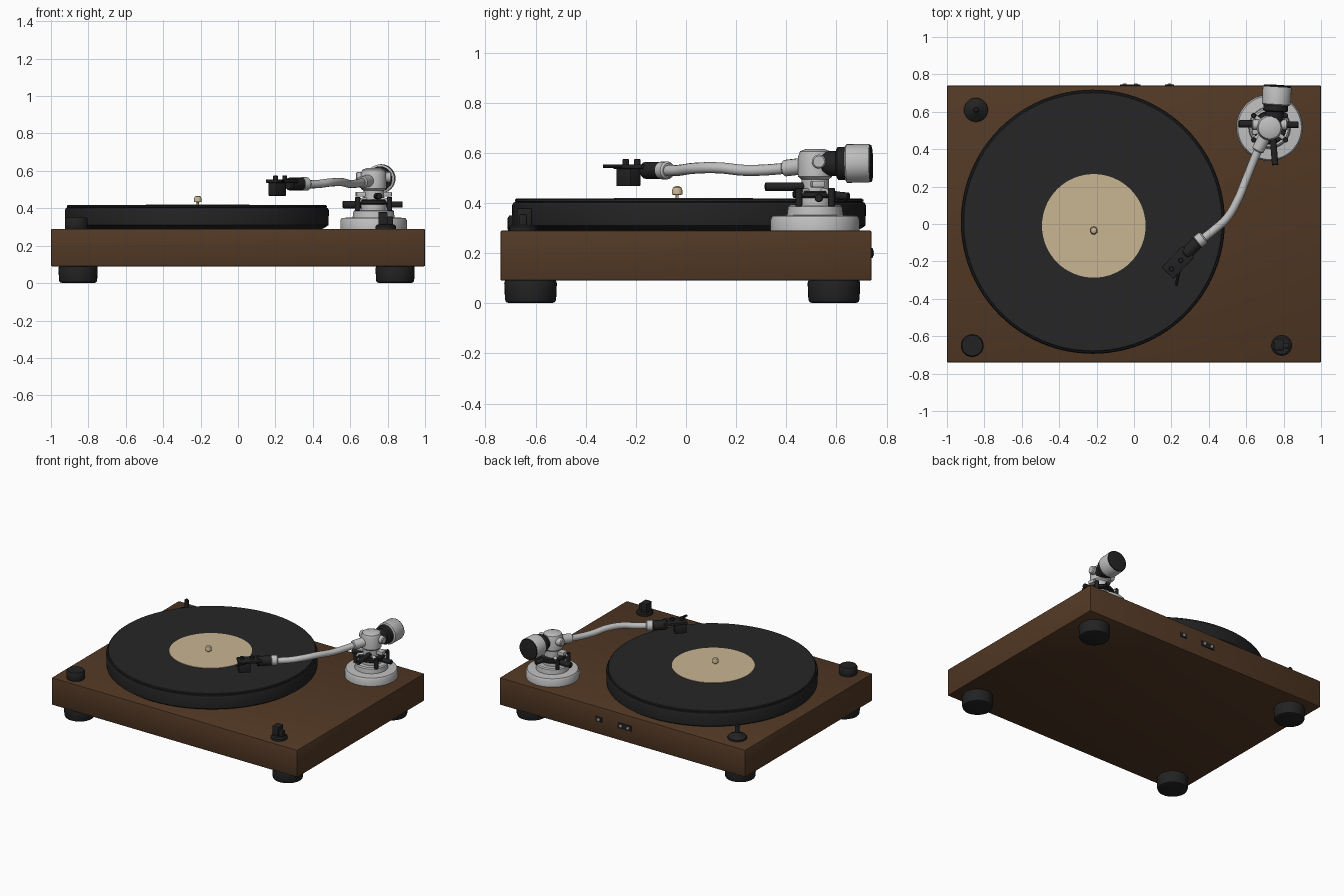
import bpy, bmesh, math
from mathutils import Vector

if "Cube" in bpy.data.objects:
    bpy.data.objects.remove(bpy.data.objects["Cube"])


def material(name, rgb):
    m = bpy.data.materials.new(name)
    m.diffuse_color = (*rgb, 1)
    m.use_nodes = True
    m.node_tree.nodes["Principled BSDF"].inputs["Base Color"].default_value = m.diffuse_color
    return m


WOOD = material("walnut", (0.085, 0.040, 0.018))
BLACK = material("black", (0.016, 0.016, 0.017))
VINYL = material("vinyl", (0.019, 0.019, 0.020))
LABEL = material("cream label", (0.58, 0.46, 0.29))
SILVER = material("silver", (0.52, 0.52, 0.52))


def finish(bm, name, mat):
    bmesh.ops.recalc_face_normals(bm, faces=bm.faces)
    me = bpy.data.meshes.new(name)
    bm.to_mesh(me)
    bm.free()
    ob = bpy.data.objects.new(name, me)
    bpy.context.collection.objects.link(ob)
    me.materials.append(mat)
    bpy.context.view_layer.objects.active = ob
    ob.select_set(True)
    bpy.ops.object.shade_smooth_by_angle(angle=math.radians(35))
    ob.select_set(False)
    return ob


def lathe(name, mat, base, profile, axis=(0, 0, 1), n=32):
    """Turned solid: profile is (radius, distance along axis) pairs."""
    bm = bmesh.new()
    q = Vector(axis).to_track_quat('Z', 'Y')
    rings = []
    for r, h in profile:
        rings.append([bm.verts.new(Vector(base) + q @ Vector(
            (r * math.cos(2 * math.pi * i / n), r * math.sin(2 * math.pi * i / n), h))) for i in range(n)])
    for a, b in zip(rings, rings[1:]):
        for i in range(n):
            j = (i + 1) % n
            bm.faces.new((a[i], a[j], b[j], b[i]))
    bm.faces.new(rings[0])
    bm.faces.new(rings[-1])
    return finish(bm, name, mat)


def rod(name, mat, a, b, r, n=16):
    d = Vector(b) - Vector(a)
    L, c = d.length, r * 0.2
    return lathe(name, mat, a, [(r - c, 0), (r, c), (r, L - c), (r - c, L)], d, n)


def box(name, mat, centre, size, turn=0, bevel=0.004):
    bm = bmesh.new()
    bmesh.ops.create_cube(bm, size=1)
    bmesh.ops.scale(bm, vec=size, verts=bm.verts)
    bmesh.ops.bevel(bm, geom=bm.edges[:], offset=bevel, segments=2, affect='EDGES', profile=0.5)
    ob = finish(bm, name, mat)
    ob.location = centre
    ob.rotation_euler.z = turn
    return ob


def tube(name, mat, pts, r):
    cu = bpy.data.curves.new(name, 'CURVE')
    cu.dimensions = '3D'
    cu.bevel_depth, cu.bevel_resolution = r, 4
    cu.use_fill_caps = True
    s = cu.splines.new('BEZIER')
    s.bezier_points.add(len(pts) - 1)
    for p, co in zip(s.bezier_points, pts):
        p.co = co
        p.handle_left_type = p.handle_right_type = 'AUTO'
    ob = bpy.data.objects.new(name, cu)
    bpy.context.collection.objects.link(ob)
    cu.materials.append(mat)
    bpy.context.view_layer.objects.active = ob
    ob.select_set(True)
    bpy.ops.object.convert(target='MESH')
    bpy.ops.object.shade_smooth_by_angle(angle=math.radians(40))
    bpy.context.object.select_set(False)


# plinth and feet
box("plinth", WOOD, (0, 0, 0.19), (2, 1.48, 0.2), bevel=0.006)
for x in (-0.855, 0.84):
    for y in (-0.62, 0.59):
        lathe("foot", BLACK, (x, y, 0),
              [(0.085, 0), (0.098, 0.005), (0.102, 0.015), (0.105, 0.08), (0.1, 0.095)])

# platter, record, label and spindle
P = (-0.22, 0.012, 0)
lathe("platter", BLACK, P, [(0.66, 0.285), (0.69, 0.30), (0.704, 0.31), (0.706, 0.39),
                            (0.70, 0.402), (0.685, 0.405)], n=96)
lathe("record", VINYL, P, [(0.688, 0.402), (0.695, 0.406), (0.695, 0.413), (0.69, 0.417)], n=96)
lathe("record_label", LABEL, (-0.215, -0.01, 0), [(0.277, 0.415), (0.277, 0.420)], n=64)
lathe("spindle", LABEL, (-0.215, -0.035, 0),
      [(0.006, 0.418), (0.006, 0.432), (0.021, 0.433), (0.021, 0.45), (0.016, 0.462), (0.006, 0.467)], n=20)

# corner controls
lathe("front_left_knob", BLACK, (-0.865, -0.65, 0),
      [(0.057, 0.285), (0.061, 0.295), (0.061, 0.34), (0.055, 0.35)])
lathe("back_left_post", BLACK, (-0.845, 0.61, 0),
      [(0.064, 0.285), (0.064, 0.302), (0.055, 0.312), (0.025, 0.325), (0.015, 0.335),
       (0.015, 0.385), (0.010, 0.392)])
lathe("switch_base", BLACK, (0.79, -0.65, 0), [(0.055, 0.285), (0.055, 0.305), (0.046, 0.312)])
box("switch_block", BLACK, (0.775, -0.645, 0.342), (0.05, 0.06, 0.075))
box("switch_lever", BLACK, (0.805, -0.65, 0.33), (0.05, 0.03, 0.05))

# rear sockets
box("rear_socket_small", BLACK, (0.19, 0.741, 0.2), (0.05, 0.008, 0.035), bevel=0.002)
box("rear_socket_wide", BLACK, (-0.02, 0.741, 0.2), (0.11, 0.008, 0.04), bevel=0.002)
for x in (-0.05, 0.01, 0.19):
    rod("rear_jack", SILVER, (x, 0.735, 0.2), (x, 0.75, 0.2), 0.011)

# tonearm base and column
B = (0.725, 0.515, 0)
lathe("arm_base", SILVER, B, [(0.178, 0.285), (0.178, 0.335), (0.17, 0.348), (0.112, 0.352),
                              (0.108, 0.385), (0.10, 0.392)], n=48)
lathe("arm_column", SILVER, B, [(0.068, 0.39), (0.068, 0.42), (0.055, 0.43), (0.055, 0.50)])
lathe("column_collar", BLACK, B, [(0.085, 0.42), (0.09, 0.426), (0.09, 0.442), (0.085, 0.448)])
lathe("pivot_housing", SILVER, B, [(0.05, 0.49), (0.068, 0.505), (0.068, 0.585), (0.06, 0.606),
                                   (0.035, 0.616)])
rod("pivot_axle", SILVER, (0.63, 0.53, 0.565), (0.82, 0.53, 0.565), 0.028)

# levers and supports around the column
rod("left_control", BLACK, (0.56, 0.535, 0.42), (0.68, 0.535, 0.42), 0.02)
rod("right_control", BLACK, (0.76, 0.53, 0.42), (0.88, 0.53, 0.42), 0.017)
rod("cue_lever", BLACK, (0.755, 0.315, 0.465), (0.74, 0.49, 0.465), 0.017)
rod("rear_control", BLACK, (0.73, 0.55, 0.435), (0.77, 0.65, 0.425), 0.016)
box("arm_bracket", SILVER, (0.725, 0.515, 0.475), (0.19, 0.05, 0.026), turn=0.15)
for x, y in ((0.64, 0.45), (0.81, 0.45), (0.64, 0.58), (0.81, 0.58)):
    rod("control_post", BLACK, (x, y, 0.385), (x, y, 0.46), 0.014)
    rod("post_link", SILVER, (x, y, 0.44), (0.725, 0.515, 0.455), 0.012)

# counterweight
w = (0.06, 1, 0.02)
rod("counterweight_stub", BLACK, (0.745, 0.54, 0.557), (0.76, 0.645, 0.558), 0.05, 24)
lathe("counterweight_dial", BLACK, (0.756, 0.60, 0.557),
      [(0.055, 0), (0.066, 0.006), (0.066, 0.036), (0.06, 0.042)], w)
lathe("counterweight", SILVER, (0.76, 0.635, 0.557),
      [(0.068, 0), (0.077, 0.006), (0.077, 0.094), (0.075, 0.098)], w)
lathe("counterweight_end", BLACK, (0.766, 0.732, 0.558), [(0.075, 0), (0.073, 0.008), (0.06, 0.011)], w)

# curved arm tube
tube("arm_tube", SILVER, [(0.725, 0.515, 0.55), (0.675, 0.42, 0.54), (0.60, 0.24, 0.53),
                          (0.555, 0.13, 0.54), (0.495, 0.03, 0.538), (0.43, -0.03, 0.53),
                          (0.34, -0.10, 0.528)], 0.022)
rod("arm_root", SILVER, (0.66, 0.39, 0.538), (0.71, 0.49, 0.55), 0.033)
rod("arm_collar", SILVER, (0.335, -0.10, 0.53), (0.375, -0.07, 0.53), 0.036)

# headshell, cartridge and finger lift
turn = math.radians(46)
rod("headshell_neck", BLACK, (0.27, -0.165, 0.53), (0.345, -0.093, 0.53), 0.034)
box("headshell", BLACK, (0.235, -0.205, 0.545), (0.16, 0.088, 0.018), turn)
box("cartridge", BLACK, (0.21, -0.23, 0.503), (0.08, 0.06, 0.072), turn)
rod("finger_lift", BLACK, (0.245, -0.235, 0.546), (0.225, -0.33, 0.546), 0.008, 10)
for x, y in ((0.20, -0.24), (0.25, -0.195)):
    rod("headshell_screw", BLACK, (x, y, 0.54), (x, y, 0.575), 0.013)
